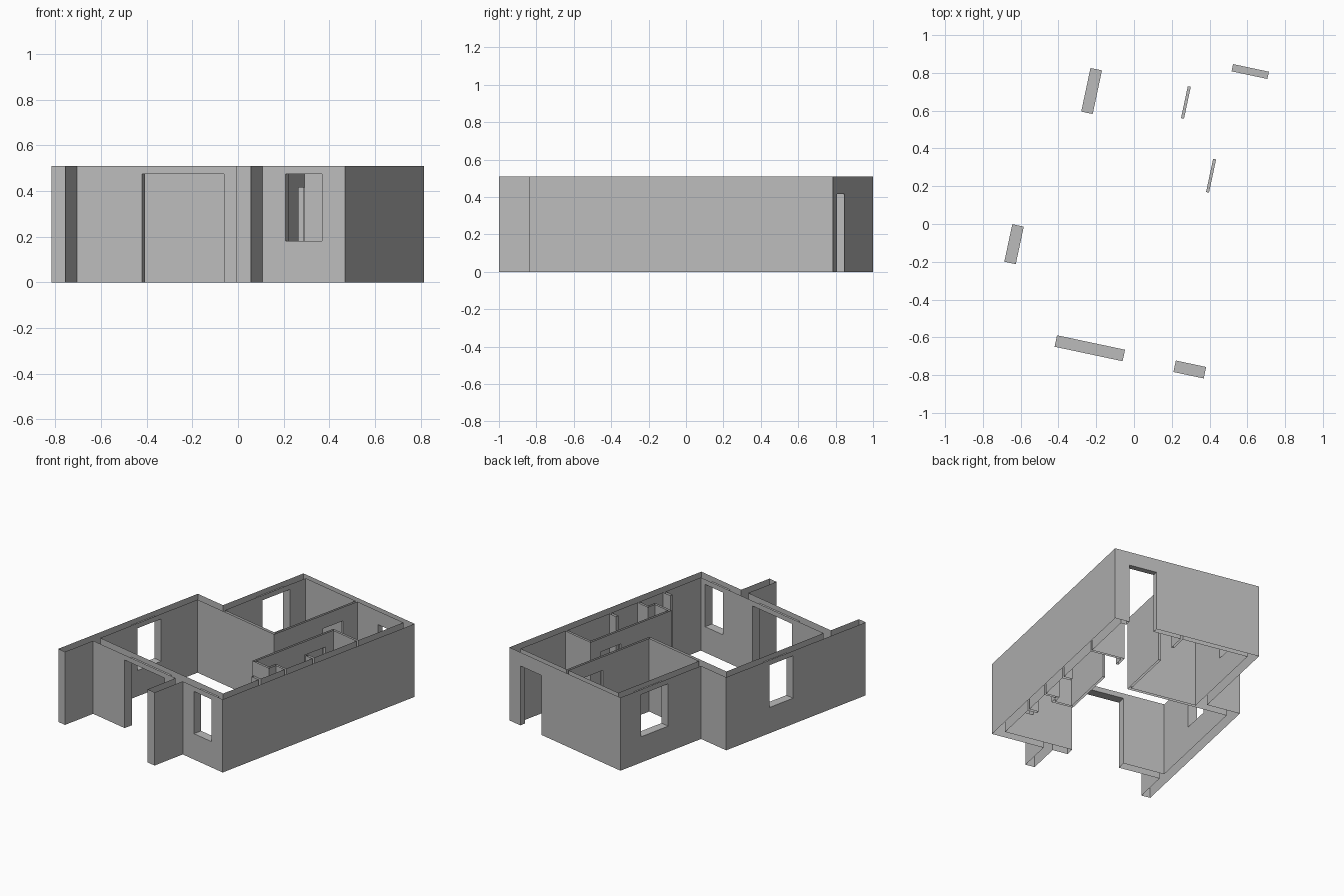
import bpy, bmesh, math
from mathutils import Matrix

cube = bpy.data.objects.get("Cube")
if cube:
    bpy.data.objects.remove(cube, do_unlink=True)

HEIGHT = 0.51
TURN = Matrix.Rotation(math.radians(-12), 4, 'Z')

grey = bpy.data.materials.new("plaster_grey")
grey.use_nodes = True
colour = (0.5, 0.5, 0.5, 1)
grey.diffuse_color = colour
grey.node_tree.nodes["Principled BSDF"].inputs["Base Color"].default_value = colour

# Plan limits of the shell: outer and inner wall faces
W, WI, E, EI = -0.63, -0.568, 0.633, 0.571
S, SI, N, NI = -0.723, -0.661, 0.937, 0.898
STEP, STEP_I, WING = 0.24, 0.18, -0.967
NW, NWI = -0.397, -0.335

# Openings: axis the wall runs along, start, end, two wall faces, sill, head
SILL, HEAD, DOOR = 0.18, 0.475, 0.415
openings = {
    "entrance": (0, -0.276, 0.092, S, SI, 0, HEAD),
    "front_window": (0, 0.367, 0.531, S, SI, SILL, HEAD),
    "side_window": (1, -0.338, -0.135, W, WI, SILL, HEAD),
    "rear_side_window": (1, 0.524, 0.76, NW, NWI, SILL, HEAD),
    "back_door": (0, 0.337, 0.531, N, NI, 0, DOOR),
    "bedroom_door": (1, 0.60, 0.773, 0.127, 0.143, 0, DOOR),
    "bathroom_door": (1, 0.245, 0.425, 0.338, 0.354, 0, DOOR),
}


def quad(bm, pts):
    bm.faces.new([bm.verts.new(p) for p in pts])


def panel(bm, axis, c, a, b, z0, z1):
    """Upright sheet on the line where the other axis equals c."""
    def at(t, z):
        return (t, c, z) if axis == 0 else (c, t, z)
    if z1 - z0 > 0.001 and abs(b - a) > 0.001:
        quad(bm, [at(a, z0), at(b, z0), at(b, z1), at(a, z1)])


def finish(bm, name):
    bmesh.ops.remove_doubles(bm, verts=bm.verts, dist=0.0001)
    bm.transform(TURN)
    mesh = bpy.data.meshes.new(name)
    bm.to_mesh(mesh)
    bm.free()
    mesh.materials.append(grey)
    bpy.context.collection.objects.link(bpy.data.objects.new(name, mesh))


def wall_loop(name, loop, inside=False):
    """Vertical sheets along a plan outline, leaving holes at openings."""
    if inside:
        loop = loop[::-1]
    bm = bmesh.new()
    for p, q in zip(loop, loop[1:] + loop[:1]):
        axis = 0 if abs(p[1] - q[1]) < 0.0001 else 1
        c, a, b = p[1 - axis], p[axis], q[axis]
        lo, hi = min(a, b), max(a, b)
        holes = [o for o in openings.values() if o[0] == axis
                 and min(abs(o[3] - c), abs(o[4] - c)) < 0.0001
                 and lo < o[1] and o[2] < hi]
        holes.sort(key=lambda o: o[1], reverse=a > b)
        for o in holes:
            near, far = (o[1], o[2]) if a < b else (o[2], o[1])
            panel(bm, axis, c, a, near, 0, HEIGHT)
            panel(bm, axis, c, near, far, 0, o[5])
            panel(bm, axis, c, near, far, o[6], HEIGHT)
            a = far
        panel(bm, axis, c, a, b, 0, HEIGHT)
    finish(bm, name)


# Outside shell with the two wing walls at the front
wall_loop("outer_walls", [
    (E, S), (E, N), (NW, N), (NW, STEP), (W, STEP), (W, WING), (WI, WING),
    (WI, S), (0.198, S), (0.198, WING), (0.263, WING), (0.263, S)])

# Main room and hall, wrapping round the bathroom
wall_loop("main_room_walls", [
    (WI, SI), (EI, SI), (EI, -0.355), (0.505, -0.355), (0.505, -0.335),
    (EI, -0.335), (EI, -0.13), (0.49, -0.13), (0.49, -0.19), (0.338, -0.19),
    (0.338, 0.51), (EI, 0.51), (EI, NI), (0.143, NI), (0.143, STEP_I),
    (WI, STEP_I)], inside=True)

# Bedroom
wall_loop("bedroom_walls", [
    (NWI, 0.2), (0.127, 0.2), (0.127, NI), (NWI, NI)], inside=True)

# Bathroom with a short nib wall
wall_loop("bathroom_walls", [
    (0.354, -0.174), (0.474, -0.174), (0.474, -0.114), (EI, -0.114),
    (EI, 0.11), (0.51, 0.11), (0.51, 0.13), (EI, 0.13),
    (EI, 0.494), (0.354, 0.494)], inside=True)

# Jambs, heads and sills of the openings
for name, (axis, a, b, c0, c1, z0, z1) in openings.items():
    bm = bmesh.new()
    c0, c1 = min(c0, c1), max(c0, c1)
    x0, x1, y0, y1 = (a, b, c0, c1) if axis == 0 else (c0, c1, a, b)
    panel(bm, 1 - axis, a, *((c0, c1) if axis == 0 else (c1, c0)), z0, z1)
    panel(bm, 1 - axis, b, *((c1, c0) if axis == 0 else (c0, c1)), z0, z1)
    quad(bm, [(x0, y0, z1), (x0, y1, z1), (x1, y1, z1), (x1, y0, z1)])
    if z0 > 0:
        quad(bm, [(x0, y0, z0), (x1, y0, z0), (x1, y1, z0), (x0, y1, z0)])
    finish(bm, name + "_frame")
